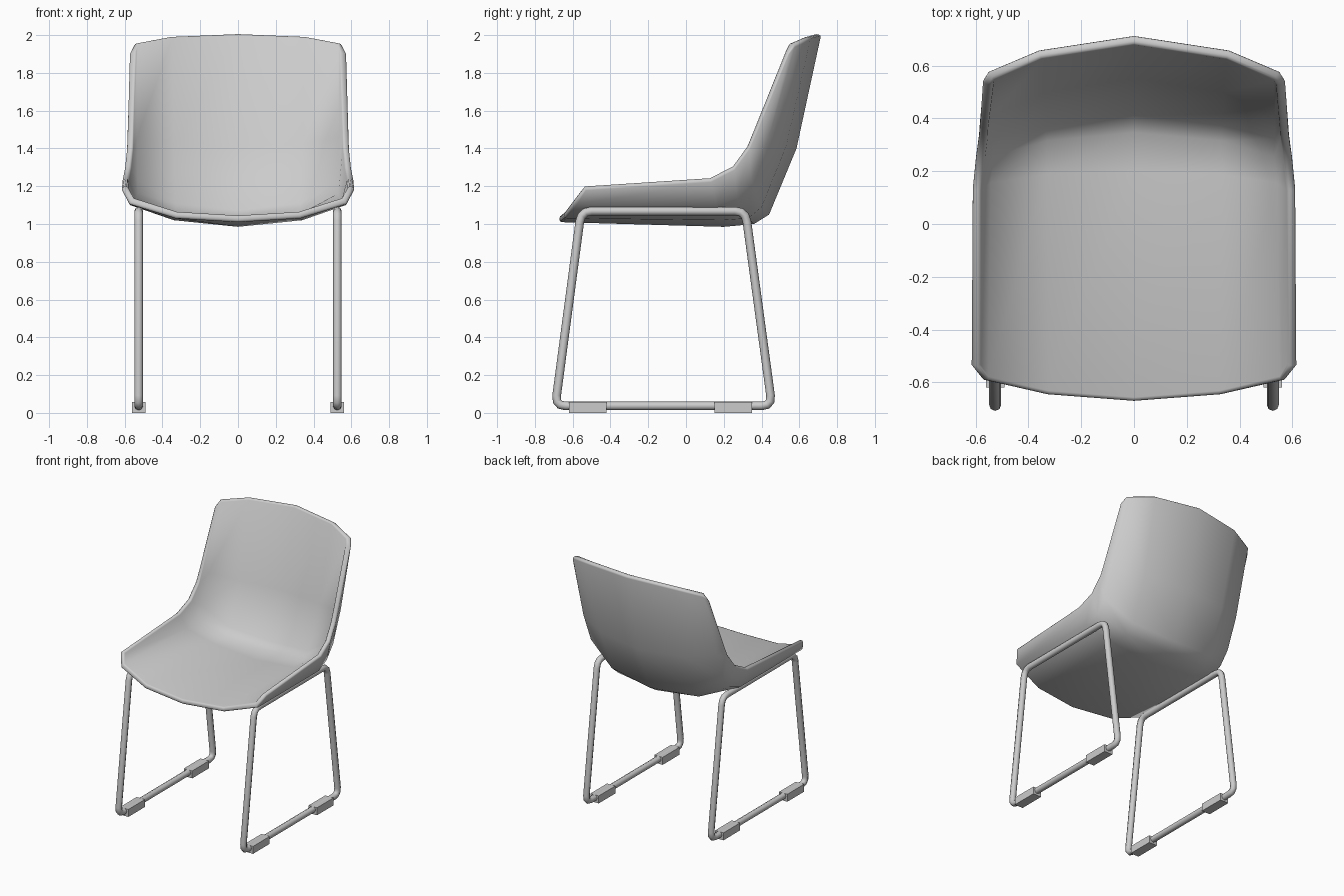
import bpy, bmesh
from mathutils import Vector

if "Cube" in bpy.data.objects:
    bpy.data.objects.remove(bpy.data.objects["Cube"])

# Seat shell: right half of each cross-section (centre -> rim), front edge to top of back
ROWS = [
    [(0, -.67, 1.01), (.33, -.645, 1.03), (.575, -.59, 1.105), (.62, -.535, 1.19)],
    [(0, .20, .985), (.34, .19, 1.02), (.57, .16, 1.10), (.615, .13, 1.235)],
    [(0, .36, 1.00), (.34, .33, 1.03), (.56, .27, 1.14), (.602, .255, 1.30)],
    [(0, .44, 1.05), (.345, .40, 1.09), (.56, .345, 1.23), (.59, .335, 1.41)],
    [(0, .585, 1.40), (.35, .53, 1.41), (.56, .435, 1.45), (.587, .37, 1.49)],
    [(0, .715, 2.0), (.36, .66, 1.985), (.55, .58, 1.95), (.577, .54, 1.90)],
]


def make_shell():
    bm = bmesh.new()
    grid = []
    for row in ROWS:
        full = [(-x, y, z) for x, y, z in row[:0:-1]] + row
        grid.append([bm.verts.new(p) for p in full])
    for a, b in zip(grid, grid[1:]):
        for j in range(len(a) - 1):
            bm.faces.new((a[j], b[j], b[j + 1], a[j + 1]))
    me = bpy.data.meshes.new("seat_shell")
    bm.to_mesh(me)
    bm.free()
    me.shade_smooth()
    ob = bpy.data.objects.new("seat_shell", me)
    bpy.context.collection.objects.link(ob)
    sol = ob.modifiers.new("thickness", 'SOLIDIFY')
    sol.thickness = .035
    sol.offset = -1
    sol.use_even_offset = True
    bev = ob.modifiers.new("rounded_rim", 'BEVEL')
    bev.width = .012
    bev.segments = 2
    bev.limit_method = 'ANGLE'
    bev.angle_limit = 1.1


def rounded_loop(corners, r, steps=3):
    """Closed loop with each corner replaced by a short curve."""
    pts = []
    for i, c in enumerate(corners):
        c = Vector(c)
        a = c + (Vector(corners[i - 1]) - c).normalized() * r
        b = c + (Vector(corners[(i + 1) % len(corners)]) - c).normalized() * r
        for k in range(steps + 1):
            t = k / steps
            pts.append(a * (1 - t) ** 2 + c * 2 * t * (1 - t) + b * t * t)
    return pts


def make_sled(name, x):
    corners = [(x, -.692, .037), (x, .455, .037), (x, .315, 1.068), (x, -.555, 1.068)]
    pts = rounded_loop(corners, .055)
    cu = bpy.data.curves.new(name, 'CURVE')
    cu.dimensions = '3D'
    cu.bevel_depth = .023
    cu.bevel_resolution = 2
    sp = cu.splines.new('POLY')
    sp.points.add(len(pts) - 1)
    for p, co in zip(sp.points, pts):
        p.co = (*co, 1)
    sp.use_cyclic_u = True
    sp.use_smooth = True
    bpy.context.collection.objects.link(bpy.data.objects.new(name, cu))


def make_box(name, loc, size):
    bpy.ops.mesh.primitive_cube_add(size=1, location=loc)
    ob = bpy.context.object
    ob.name = name
    ob.scale = size


make_shell()
# Tubular side frames with floor glides
for side, s in (("left", -1), ("right", 1)):
    make_sled(f"{side}_leg_frame", s * .526)
    for end, y in (("front", -.52), ("back", .25)):
        make_box(f"{side}_{end}_floor_glide", (s * .526, y, .029), (.07, .2, .057))
